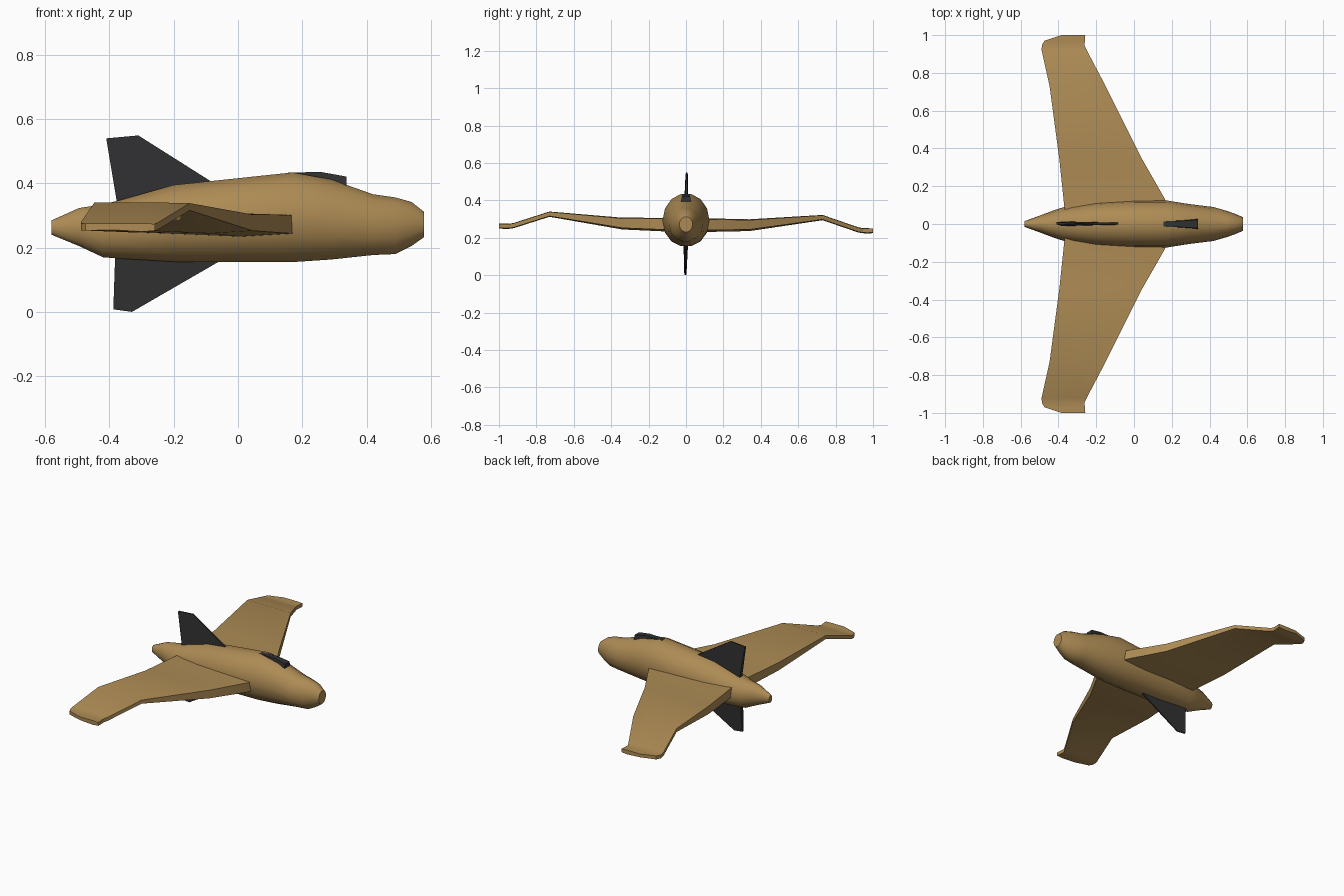
import bpy, bmesh
from math import sin, cos, pi

if "Cube" in bpy.data.objects:
    bpy.data.objects.remove(bpy.data.objects["Cube"])

ROLL = -0.0125  # the airframe is banked very slightly


def material(name, rgb):
    m = bpy.data.materials.new(name)
    m.diffuse_color = (*rgb, 1)
    m.use_nodes = True
    m.node_tree.nodes["Principled BSDF"].inputs["Base Color"].default_value = m.diffuse_color
    return m


TAN = material("tan", (0.42, 0.26, 0.09))
DARK = material("dark_grey", (0.03, 0.03, 0.032))


def loft(name, rings, mat, angle=None):
    """Skin a list of equal-length point rings and cap both ends."""
    bm = bmesh.new()
    rows = [[bm.verts.new(p) for p in r] for r in rings]
    n = len(rows[0])
    for a, b in zip(rows, rows[1:]):
        for i in range(n):
            j = (i + 1) % n
            bm.faces.new((a[i], a[j], b[j], b[i]))
    bm.faces.new(rows[0])
    bm.faces.new(rows[-1])
    bmesh.ops.recalc_face_normals(bm, faces=bm.faces)
    me = bpy.data.meshes.new(name)
    bm.to_mesh(me)
    bm.free()
    me.materials.append(mat)
    ob = bpy.data.objects.new(name, me)
    bpy.context.collection.objects.link(ob)
    if angle:
        bpy.ops.object.select_all(action='DESELECT')
        ob.select_set(True)
        bpy.context.view_layer.objects.active = ob
        bpy.ops.object.shade_smooth_by_angle(angle=angle)
    return ob


# Fuselage: x, half width, bottom z, top z
SIDES = 14
stations = [(-0.58, 0.015, 0.24, 0.285), (-0.495, 0.046, 0.205, 0.323),
            (-0.42, 0.074, 0.17, 0.335), (-0.37, 0.09, 0.166, 0.347),
            (-0.20, 0.115, 0.156, 0.395), (0.0, 0.125, 0.155, 0.416),
            (0.17, 0.125, 0.155, 0.434), (0.29, 0.106, 0.163, 0.412),
            (0.42, 0.09, 0.177, 0.366), (0.49, 0.07, 0.18, 0.356),
            (0.54, 0.052, 0.205, 0.342), (0.578, 0.036, 0.232, 0.312)]
rings = []
for x, w, lo, hi in stations:
    c, h = (lo + hi) / 2, (hi - lo) / 2
    ring = []
    for i in range(SIDES):
        a = 2 * pi * (i + 0.5) / SIDES + pi / 2
        # stretch so the flat facets at top and bottom reach the outline
        ring.append((x, w * cos(a), c + h * sin(a) / cos(pi / SIDES)))
    rings.append(ring)
loft("fuselage", rings, TAN, 0.7)

# Wings: y, leading x, trailing x, bottom z, top z
wing = [(0.0, 0.20, -0.36, 0.232, 0.306), (0.13, 0.165, -0.373, 0.233, 0.305),
        (0.34, 0.045, -0.395, 0.24, 0.303), (0.73, -0.15, -0.447, 0.303, 0.331),
        (0.92, -0.25, -0.489, 0.24, 0.268), (0.945, -0.262, -0.488, 0.236, 0.263),
        (0.97, -0.26, -0.475, 0.235, 0.263), (1.0, -0.258, -0.385, 0.237, 0.263)]
for side, label in ((1, "left_wing"), (-1, "right_wing")):
    rings = []
    for y, le, te, lo, hi in wing:
        dz = ROLL * y * side
        mid = le + (te - le) * 0.3
        t = (hi - lo) * 0.22
        rings.append([(x, y * side, z + dz) for x, z in (
            (le, lo + t * 0.6), (le, hi - t * 0.3), (mid, hi), (te, hi),
            (te, lo + t), (mid, lo))])
    loft(label, rings, TAN, 0.5)


# Tail fins: wedge thick at the rear, thin at the front and tip
def fin(name, root_front, tip_front, tip_rear, root_rear):
    def ring(front, rear, tf, tr):
        pts = [(front, -tf), (front, tf), (rear, tr), (rear, -tr)]
        return [(x, s - ROLL * (0.27 - z) * -1, z) for (x, z), s in pts]
    loft(name, [ring(root_front, root_rear, 0.006, 0.014),
                ring(tip_front, tip_rear, 0.003, 0.006)], DARK)


fin("upper_fin", (-0.03, 0.372), (-0.31, 0.549), (-0.41, 0.54), (-0.37, 0.30))
fin("lower_fin", (-0.01, 0.185), (-0.33, 0.0), (-0.388, 0.008), (-0.381, 0.21))

# Canopy: x, half width at base, half width on top, base z, top z
rings = [[(x, -b, lo), (x, -t, hi), (x, t, hi), (x, b, lo)]
         for x, b, t, lo, hi in ((0.155, 0.018, 0.014, 0.39, 0.434),
                                 (0.26, 0.025, 0.017, 0.37, 0.435),
                                 (0.338, 0.032, 0.022, 0.36, 0.421))]
loft("canopy", rings, DARK)
